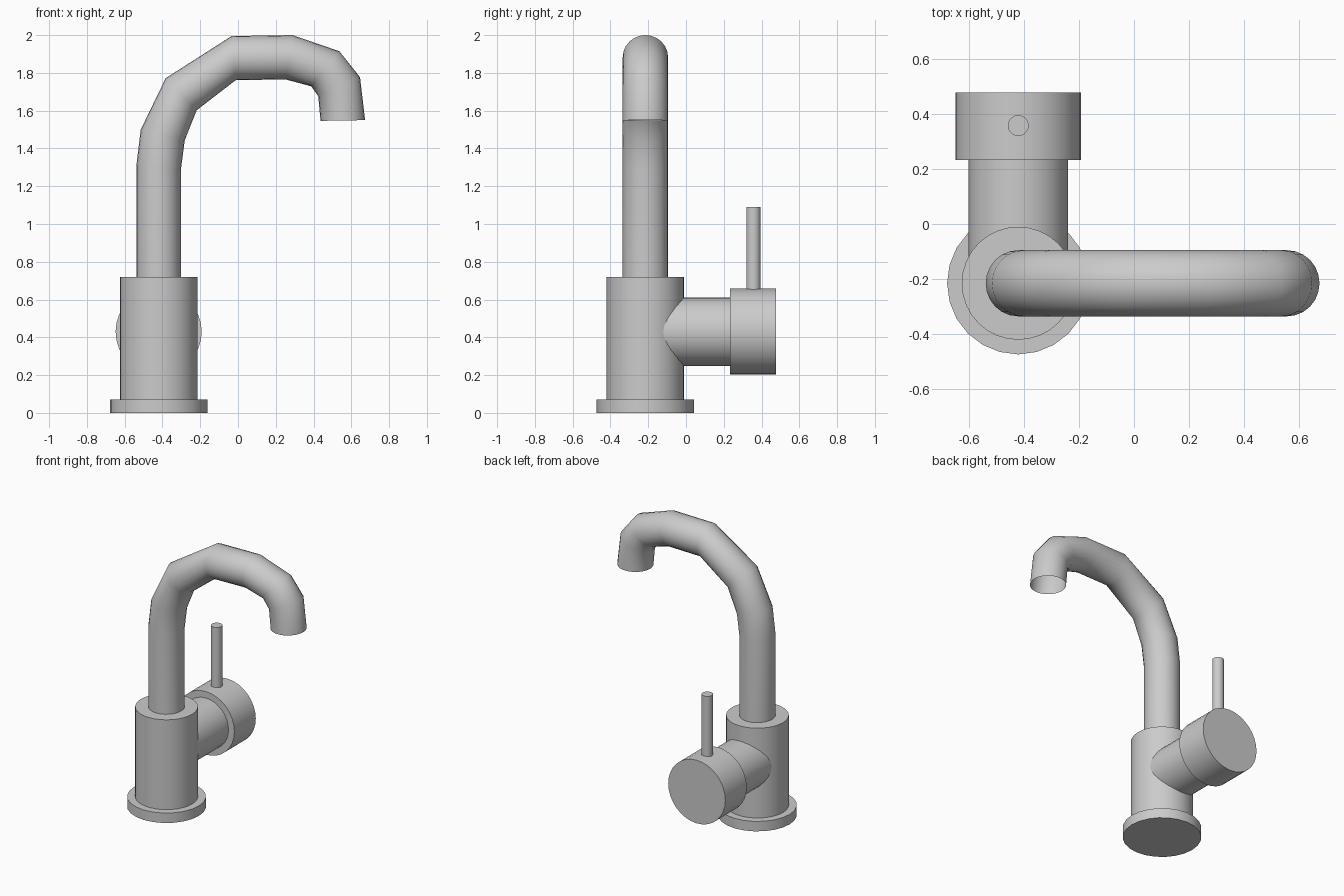
import bpy, bmesh, math
from mathutils import Vector

if "Cube" in bpy.data.objects:
    bpy.data.objects.remove(bpy.data.objects["Cube"])

CX, CY = -0.42, -0.215   # axis of the upright body
BZ = 0.43                # height of the side branch axis


def smooth(obj, angle=40):
    bpy.ops.object.select_all(action='DESELECT')
    obj.select_set(True)
    bpy.context.view_layer.objects.active = obj
    bpy.ops.object.shade_smooth_by_angle(angle=math.radians(angle))


def rod(name, start, end, radius, sides):
    """Capped cylinder between two points."""
    a, b = Vector(start), Vector(end)
    d = b - a
    bpy.ops.mesh.primitive_cylinder_add(
        vertices=sides, radius=radius, depth=d.length, location=(a + b) / 2,
        rotation=d.to_track_quat('Z', 'Y').to_euler())
    obj = bpy.context.object
    obj.name = name
    smooth(obj)
    return obj


# Base flange and upright body
rod("base_flange", (CX, CY, 0), (CX, CY, 0.072), 0.258, 24)
rod("body", (CX, CY, 0.072), (CX, CY, 0.72), 0.205, 32)

# Side branch, control knob and lever
rod("side_branch", (CX, CY + 0.03, BZ), (CX, 0.235, BZ), 0.181, 32)
rod("control_knob", (CX, 0.233, BZ), (CX, 0.477, BZ), 0.228, 32)
rod("lever", (CX, 0.357, BZ + 0.2), (CX, 0.357, 1.09), 0.038, 20)

# Spout: each ring spans an outer and inner point (x, z) of the side outline
outline = [
    ((-0.538, 0.70), (-0.302, 0.70)),
    ((-0.538, 1.31), (-0.302, 1.29)),
    ((-0.515, 1.50), (-0.282, 1.443)),
    ((-0.383, 1.772), (-0.219, 1.602)),
    ((-0.034, 1.995), (-0.013, 1.761)),
    ((0.288, 2.0), (0.25, 1.766)),
    ((0.536, 1.915), (0.388, 1.729)),
    ((0.646, 1.777), (0.425, 1.676)),
    ((0.673, 1.55), (0.437, 1.546)),
]
SIDES, RY = 24, 0.12
bm = bmesh.new()
rings = []
for (ox, oz), (ix, iz) in outline:
    outer, inner = Vector((ox, CY, oz)), Vector((ix, CY, iz))
    mid, half = (outer + inner) / 2, (outer - inner) / 2
    ring = []
    for i in range(SIDES):
        t = 2 * math.pi * i / SIDES
        ring.append(bm.verts.new(mid + half * math.cos(t) + Vector((0, RY * math.sin(t), 0))))
    rings.append(ring)
for r0, r1 in zip(rings, rings[1:]):
    for i in range(SIDES):
        j = (i + 1) % SIDES
        bm.faces.new((r0[i], r0[j], r1[j], r1[i]))
# Outlet stays open at the tip
bmesh.ops.recalc_face_normals(bm, faces=bm.faces)
mesh = bpy.data.meshes.new("spout")
bm.to_mesh(mesh)
bm.free()
spout = bpy.data.objects.new("spout", mesh)
bpy.context.collection.objects.link(spout)
smooth(spout, 50)
